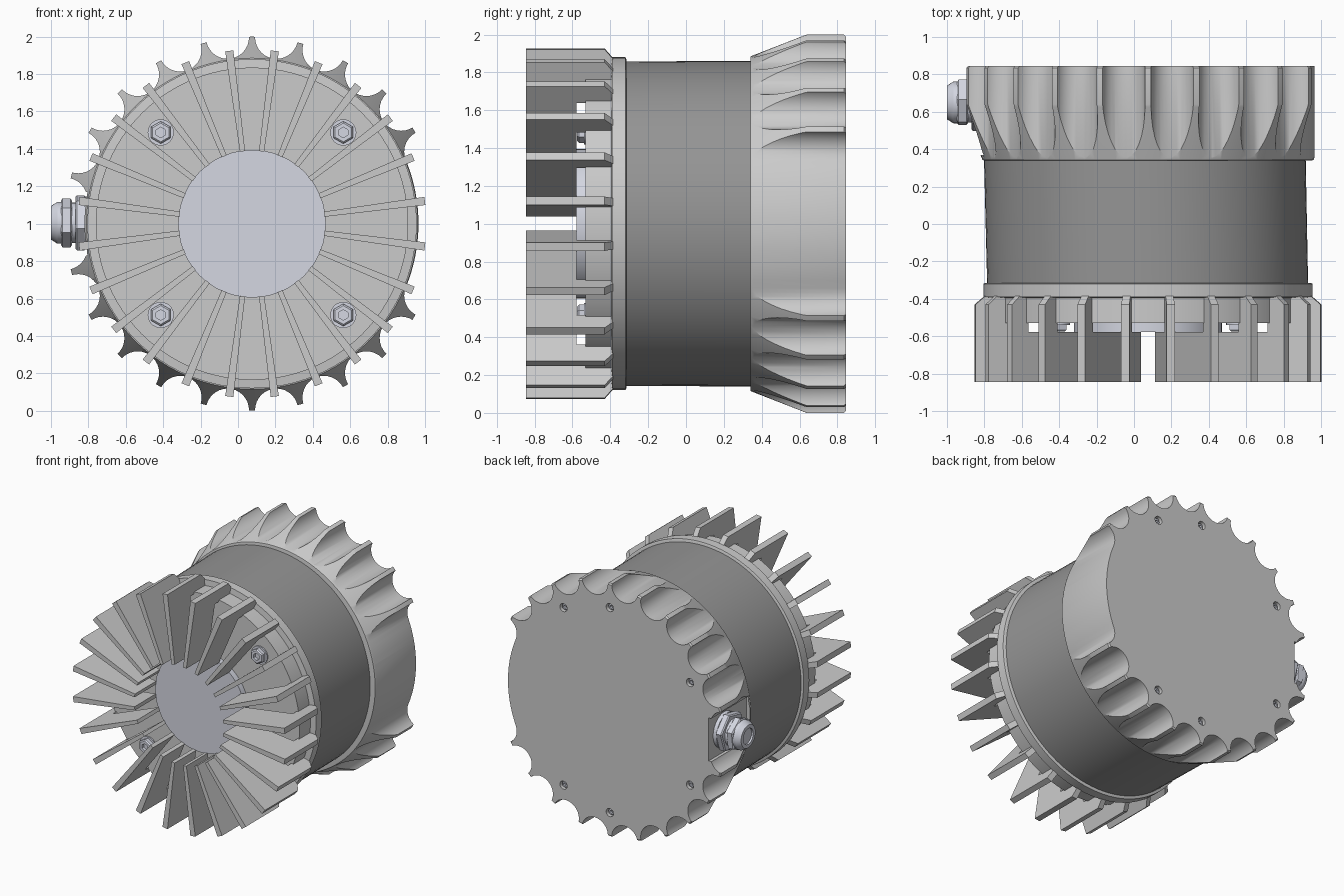
import bpy, bmesh
from math import sin, cos, pi, radians

if "Cube" in bpy.data.objects:
    bpy.data.objects.remove(bpy.data.objects["Cube"])

CX, CZ = 0.075, 1.0          # main axis runs along y through (CX, CZ)


def material(name, col):
    m = bpy.data.materials.new(name)
    m.diffuse_color = (*col, 1)
    m.use_nodes = True
    m.node_tree.nodes["Principled BSDF"].inputs["Base Color"].default_value = m.diffuse_color
    return m


METAL = material("pale_metal", (0.66, 0.68, 0.76))
DARK = material("dark_grey", (0.3, 0.3, 0.3))


def finish(name, bm, mat=None, smooth=True):
    bmesh.ops.recalc_face_normals(bm, faces=bm.faces)
    me = bpy.data.meshes.new(name)
    bm.to_mesh(me)
    bm.free()
    ob = bpy.data.objects.new(name, me)
    bpy.context.collection.objects.link(ob)
    if mat:
        me.materials.append(mat)
    if smooth:
        smooth_it(ob)
    return ob


def smooth_it(ob):
    bpy.ops.object.select_all(action='DESELECT')
    ob.select_set(True)
    bpy.context.view_layer.objects.active = ob
    bpy.ops.object.shade_smooth_by_angle(angle=radians(30))


def add_loft(bm, rings):
    """Skin a list of equal-length point rings and cap both ends."""
    vs = [[bm.verts.new(p) for p in ring] for ring in rings]
    n = len(vs[0])
    for a, b in zip(vs, vs[1:]):
        for i in range(n):
            bm.faces.new((a[i], a[(i + 1) % n], b[(i + 1) % n], b[i]))
    bm.faces.new(vs[0])
    bm.faces.new(vs[-1][::-1])


def ring_y(r, y, n, cx=CX, cz=CZ, ph=0.0):
    return [(cx + r * cos(ph + 2 * pi * i / n), y, cz + r * sin(ph + 2 * pi * i / n))
            for i in range(n)]


def turned(bm, profile, n, cx=CX, cz=CZ, ph=0.0):
    add_loft(bm, [ring_y(r, y, n, cx, cz, ph) for r, y in profile])


def polar(r, deg):
    return CX + r * cos(radians(deg)), CZ + r * sin(radians(deg))


def cut(ob, bm):
    cutter = finish("cutter", bm, smooth=False)
    cutter.hide_render = True
    mod = ob.modifiers.new("cut", 'BOOLEAN')
    mod.operation, mod.solver, mod.object = 'DIFFERENCE', 'EXACT', cutter
    bpy.ops.object.select_all(action='DESELECT')
    ob.select_set(True)
    bpy.context.view_layer.objects.active = ob
    bpy.ops.object.modifier_apply(modifier=mod.name)
    bpy.data.objects.remove(cutter)


# middle drum, leaning very slightly off axis
bm = bmesh.new()
add_loft(bm, [ring_y(0.858, -0.33, 96, 0.073), ring_y(0.86, 0.35, 96, 0.058)])
finish("middle_drum", bm, DARK)

# front flange with stepped face
bm = bmesh.new()
turned(bm, [(0.87, -0.315), (0.88, -0.32), (0.88, -0.39), (0.835, -0.395), (0.835, -0.53)], 96)
finish("front_flange", bm)

# raised hub disc between the fins
bm = bmesh.new()
turned(bm, [(0.395, -0.52), (0.395, -0.578)], 48)
finish("hub_disc", bm, METAL)

# 24 radial cooling fins with a leg that runs down the flange edge
FIN = [(0.39, -0.845), (0.932, -0.845), (0.932, -0.43), (0.88, -0.385),
       (0.82, -0.385), (0.82, -0.578), (0.39, -0.578)]
bm = bmesh.new()
for k in range(24):
    a = radians(7.5 + 15 * k)
    sides = []
    for s in (-1, 1):
        pts = []
        for r, y in FIN:
            t = s * (0.008 + 0.015 * r)
            pts.append((CX + r * cos(a) - t * sin(a), y, CZ + r * sin(a) + t * cos(a)))
        sides.append(pts)
    add_loft(bm, sides)
finish("cooling_fins", bm, smooth=False)

# scalloped rear housing
bm = bmesh.new()
turned(bm, [(0.875, 0.34), (0.885, 0.342), (0.995, 0.625), (1.0, 0.64), (1.0, 0.835), (0.99, 0.845)], 96)
housing = finish("rear_housing", bm, smooth=False)

# scallop grooves
bm = bmesh.new()
for k in range(1, 23):
    x, z = polar(1.005, 7.5 + 15 * k)
    turned(bm, [(0.115, 0.3), (0.115, 0.9)], 32, x, z)
cut(housing, bm)

# plain arc on the right side
bm = bmesh.new()
arc = [polar(0.89, -22.5 + 45 * i / 16) for i in range(17)] + [polar(1.2, 22.5), polar(1.2, -22.5)]
add_loft(bm, [[(x, y, z) for x, z in arc] for y in (0.3, 0.9)])
cut(housing, bm)

# flat seat for the cable gland on the left side
bm = bmesh.new()
add_loft(bm, [[(x, 0.37, z) for x, z in ((-1.2, 0.83), (-0.79, 0.83), (-0.79, 1.17), (-1.2, 1.17))],
              [(x, 0.9, z) for x, z in ((-1.2, 0.83), (-0.79, 0.83), (-0.79, 1.17), (-1.2, 1.17))]])
cut(housing, bm)

# rear screw holes and the screws inside them
HOLES = (90, -90, 60, -60, 150, 210)
bm = bmesh.new()
for d in HOLES:
    turned(bm, [(0.032, 0.79), (0.032, 0.9)], 20, *polar(0.81, d))
cut(housing, bm)
smooth_it(housing)


def socket_screw(bm, x, z, r, y0, y1, depth):
    """Screw head from y0 to its face y1 with a hexagonal socket."""
    s = 1 if y1 > y0 else -1
    turned(bm, [(r, y0), (r, y1 - s * r * 0.2), (r * 0.85, y1), (r * 0.45, y1),
                (r * 0.45, y1 - s * depth)], 24 if r > 0.04 else 12, x, z)


bm = bmesh.new()
for d in HOLES:
    x, z = polar(0.81, d)
    socket_screw(bm, x, z, 0.026, 0.78, 0.828, 0.02)
finish("rear_screws", bm, METAL)

# four front screws, each on a washer with a hexagonal head
bm = bmesh.new()
for d in (45, 135, 225, 315):
    x, z = polar(0.69, d)
    turned(bm, [(0.07, -0.525), (0.07, -0.54)], 28, x, z)
    turned(bm, [(0.06, -0.535), (0.06, -0.566), (0.05, -0.575), (0.028, -0.575), (0.028, -0.55)], 6, x, z, pi / 6)
finish("front_screws", bm, METAL)


# cable gland pointing left
def gland_part(bm, profile, n, ph=0.0):
    add_loft(bm, [[(x, 0.65 + r * cos(ph + 2 * pi * i / n), 1.005 + r * sin(ph + 2 * pi * i / n))
                   for i in range(n)] for r, x in profile])


bm = bmesh.new()
gland_part(bm, [(0.14, -0.78), (0.14, -0.82)], 32)
gland_part(bm, [(0.145, -0.815), (0.155, -0.822), (0.155, -0.862), (0.145, -0.87)], 6, 0.2)
gland_part(bm, [(0.108, -0.86), (0.108, -0.90)], 32)
gland_part(bm, [(0.12, -0.888), (0.132, -0.896), (0.132, -0.938), (0.12, -0.946)], 6, 0.4)
gland_part(bm, [(0.112, -0.94), (0.112, -0.965), (0.09, -1.0), (0.062, -1.0), (0.062, -0.985)], 32)
finish("cable_gland", bm, METAL)
